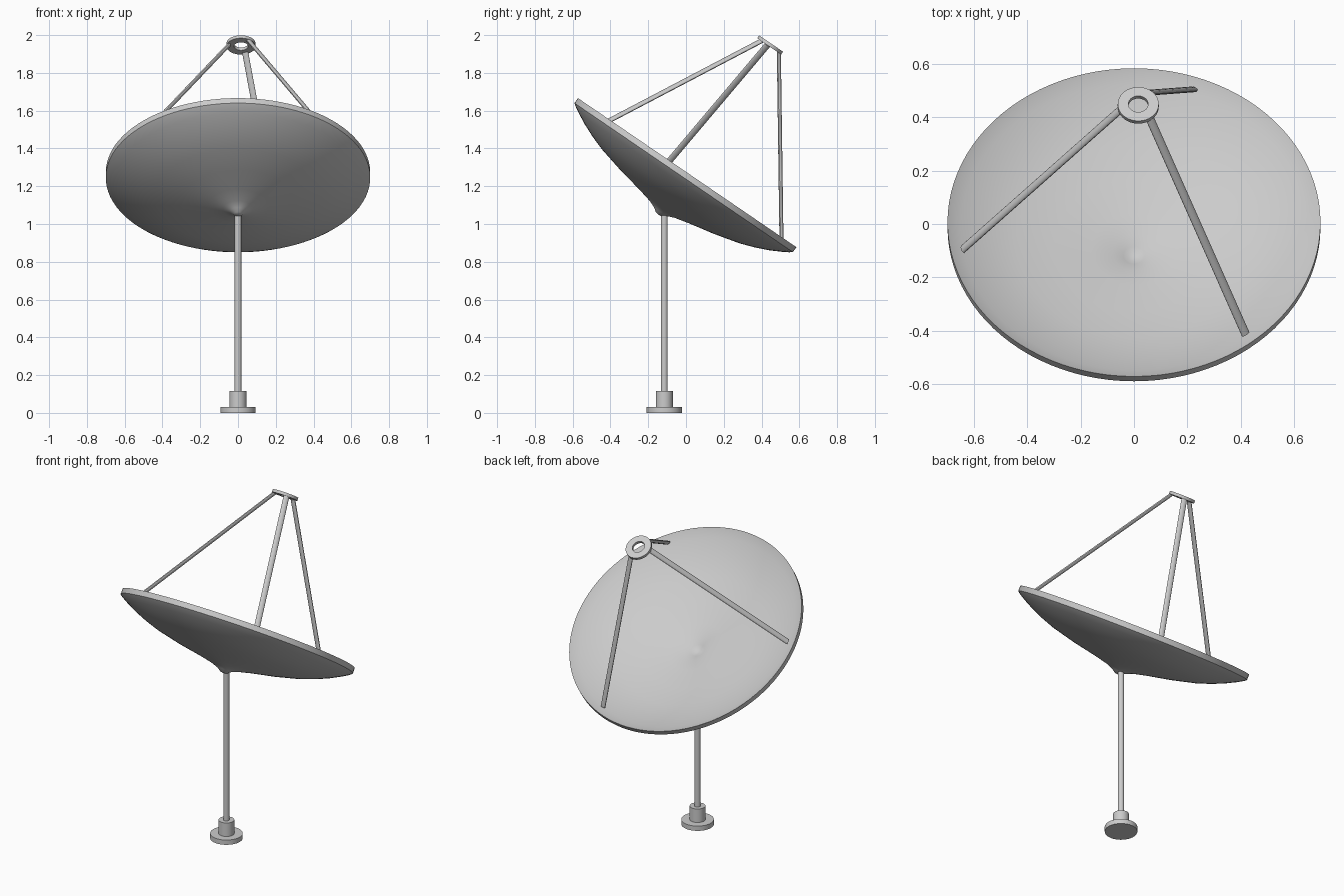
import bpy, bmesh, math
from mathutils import Matrix, Vector

if "Cube" in bpy.data.objects:
    bpy.data.objects.remove(bpy.data.objects["Cube"])

# Local dish frame: origin at rim centre, z along the dish axis
TILT = Matrix.Translation((0, 0.006, 1.272)) @ Matrix.Rotation(math.radians(-34.3), 4, 'X')


def lathe(name, profile, matrix, segs=64, closed=False):
    """Spin an (r, z) profile around local z."""
    bm = bmesh.new()
    pts = [bm.verts.new((r, 0, z)) for r, z in profile]
    edges = [bm.edges.new(p) for p in zip(pts, pts[1:])]
    if closed:
        edges.append(bm.edges.new((pts[-1], pts[0])))
    bmesh.ops.spin(bm, geom=pts + edges, axis=(0, 0, 1), cent=(0, 0, 0),
                   angle=math.tau, steps=segs, use_merge=True)
    bmesh.ops.remove_doubles(bm, verts=bm.verts, dist=1e-5)
    bmesh.ops.recalc_face_normals(bm, faces=bm.faces)
    return finish(name, bm, matrix)


def finish(name, bm, matrix):
    mesh = bpy.data.meshes.new(name)
    bm.to_mesh(mesh)
    bm.free()
    mesh.transform(matrix)
    obj = bpy.data.objects.new(name, mesh)
    bpy.context.collection.objects.link(obj)
    bpy.ops.object.select_all(action='DESELECT')
    obj.select_set(True)
    bpy.context.view_layer.objects.active = obj
    bpy.ops.object.shade_smooth_by_angle(angle=math.radians(35))
    return obj


# Dish: thin shell whose inner face is the outer face shifted along the axis
outer = [(0, -.270), (.02, -.266), (.04, -.251), (.08, -.235), (.16, -.216),
         (.30, -.188), (.44, -.153), (.52, -.125), (.59, -.095), (.65, -.064),
         (.684, -.044), (.70, -.032)]
inner = [(r, z + .032) for r, z in outer[2:]]
inner = [(0, -.230), (.02, -.228)] + inner
lathe("dish", outer + inner[::-1], TILT, 96)

# Receiver ring, slightly off the dish axis
ring_centre = Vector((.016, -.018, .806))
lathe("receiver_ring", [(.037, -.009), (.077, -.009), (.077, .009), (.037, .009)],
      TILT @ Matrix.Translation(ring_centre), 48, closed=True)

# Three flattened struts from the dish edge to the ring
for i, deg in enumerate((190, 310, 70)):
    a = math.radians(deg)
    radial = Vector((math.cos(a), math.sin(a), 0))
    foot = radial * .652 + Vector((0, 0, -.012))
    head = ring_centre + radial * .064 + Vector((0, 0, -.006))
    along = (head - foot).normalized()
    wide = Vector((-math.sin(a), math.cos(a), 0))
    thin = wide.cross(along)
    frame = Matrix((wide * .017, thin * .010, along * (head - foot).length)).transposed().to_4x4()
    frame.translation = (foot + head) / 2
    bm = bmesh.new()
    bmesh.ops.create_cone(bm, cap_ends=True, segments=16, radius1=1, radius2=1, depth=1)
    finish(f"strut_{i + 1}", bm, TILT @ frame)

# Pole, collar and foot plate
stand = Matrix.Translation((0, -.115, 0))
lathe("pole", [(0, .02), (.018, .02), (.018, 1.055), (0, 1.055)], stand, 32)
lathe("collar", [(0, .02), (.045, .02), (.045, .115), (0, .115)], stand, 32)
lathe("foot_plate", [(0, 0), (.093, 0), (.093, .03), (0, .03)], stand, 48)
